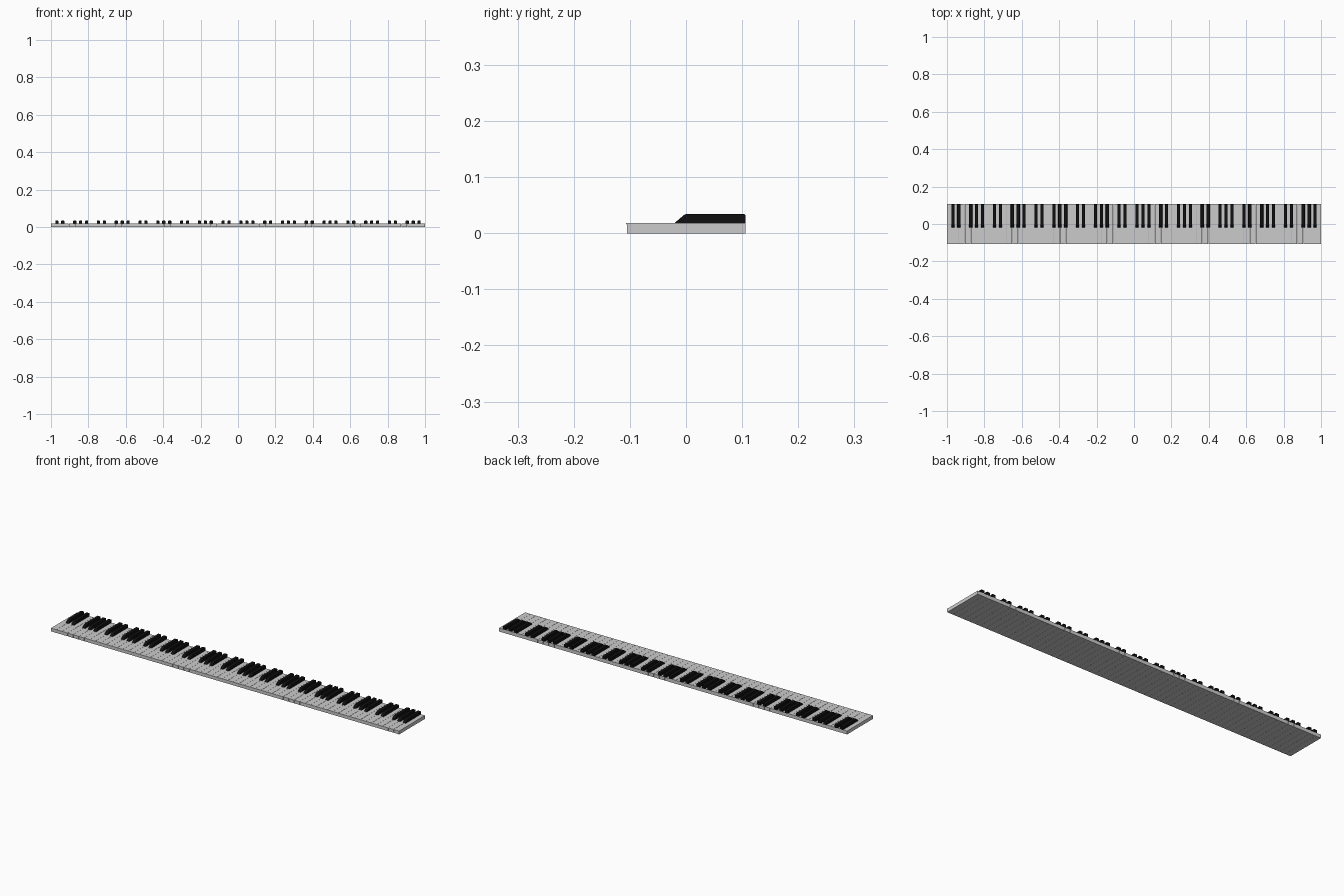
import bpy, bmesh

if "Cube" in bpy.data.objects:
    bpy.data.objects.remove(bpy.data.objects["Cube"])

OCTAVES = 9
WHITES = OCTAVES * 7
KEY_W = 2.0 / WHITES
GAP = 0.0006
BLACK_W = 0.017

black_mat = bpy.data.materials.new("black")
black_mat.diffuse_color = (0.005, 0.005, 0.005, 1)
black_mat.use_nodes = True
black_mat.node_tree.nodes["Principled BSDF"].inputs["Base Color"].default_value = black_mat.diffuse_color


def key_mesh(name, profile, width, bevel_test, bevel, material=None):
    """Extrude a (y, z) side profile across x and bevel chosen edges."""
    bm = bmesh.new()
    face = bm.faces.new([bm.verts.new((-width / 2, y, z)) for y, z in profile])
    ext = bmesh.ops.extrude_face_region(bm, geom=[face])
    moved = [v for v in ext["geom"] if isinstance(v, bmesh.types.BMVert)]
    bmesh.ops.translate(bm, verts=moved, vec=(width, 0, 0))
    bmesh.ops.recalc_face_normals(bm, faces=bm.faces)
    edges = [e for e in bm.edges if all(bevel_test(v.co) for v in e.verts)]
    bmesh.ops.bevel(bm, geom=edges, offset=bevel, segments=2, profile=0.5,
                    affect='EDGES')
    mesh = bpy.data.meshes.new(name)
    bm.to_mesh(mesh)
    bm.free()
    if material:
        mesh.materials.append(material)
    return mesh


def place(name, mesh, x):
    obj = bpy.data.objects.new(name, mesh)
    obj.location.x = x
    bpy.context.collection.objects.link(obj)


# White key: long slab with a thin overhanging front lip
white_mesh = key_mesh(
    "white_key",
    [(-0.105, 0), (-0.105, 0.0155), (-0.107, 0.0165), (-0.107, 0.018),
     (0.106, 0.018), (0.106, 0)],
    KEY_W - GAP, lambda c: c.z > 0.017, 0.0004)

# Black key: raised bar with a sloping front and softened top
black_mesh = key_mesh(
    "black_key",
    [(-0.02, 0.0165), (-0.02, 0.0185), (-0.002, 0.034), (0.106, 0.034),
     (0.106, 0.0165)],
    BLACK_W, lambda c: c.z > 0.018, 0.002, black_mat)

# Repeat the keys over all octaves
for i in range(WHITES):
    place(f"white_key_{i + 1}", white_mesh, -1 + (i + 0.5) * KEY_W)

for octave in range(OCTAVES):
    for boundary in (1, 2, 4, 5, 6):
        place(f"black_key_{octave + 1}_{boundary}", black_mesh,
              -1 + (octave * 7 + boundary) * KEY_W)
